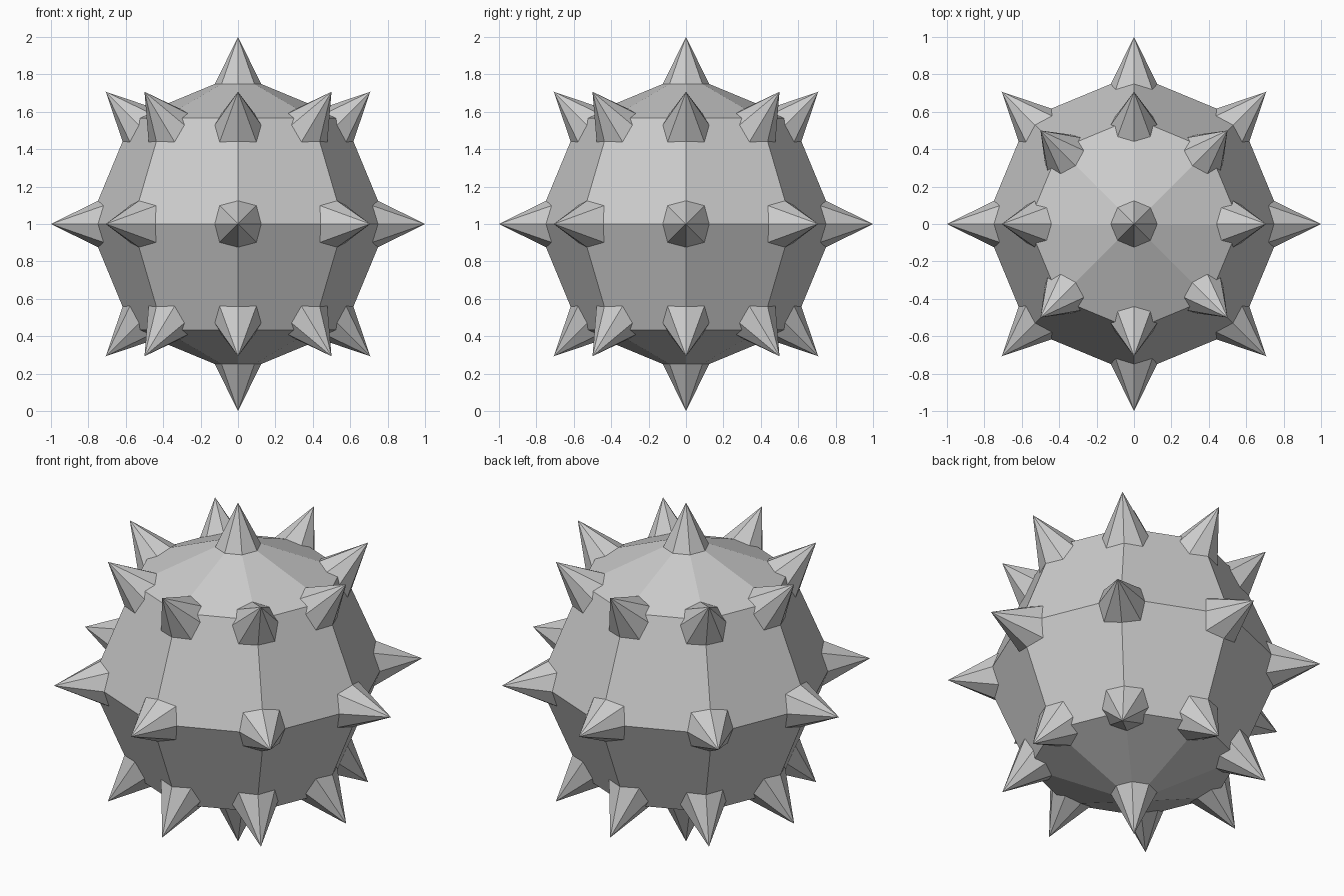
import bpy
from math import sin, cos, radians
from mathutils import Vector

if "Cube" in bpy.data.objects:
    bpy.data.objects.remove(bpy.data.objects["Cube"])

CENTRE = Vector((0, 0, 1))
BODY_R = 0.8      # faceted ball radius
TIP_R = 1.0       # distance of spike tips from the centre
SPIKE_H = 0.32
SPIKE_R = 0.158

# Faceted ball
bpy.ops.mesh.primitive_uv_sphere_add(segments=8, ring_count=4, radius=BODY_R, location=CENTRE)
bpy.context.object.name = "ball_body"


def add_spike(direction, name):
    """Eight-sided cone pointing outward, its base buried in the ball."""
    bpy.ops.mesh.primitive_cone_add(
        vertices=8, radius1=SPIKE_R, radius2=0, depth=SPIKE_H,
        location=CENTRE + direction * (TIP_R - SPIKE_H / 2),
        rotation=direction.to_track_quat('Z', 'Y').to_euler())
    bpy.context.object.name = name


# Spikes on both poles
add_spike(Vector((0, 0, 1)), "top_spike")
add_spike(Vector((0, 0, -1)), "bottom_spike")

# Three rings of eight spikes, one on each ball corner
for ring, lat in (("lower", -45), ("middle", 0), ("upper", 45)):
    for i in range(8):
        la, lo = radians(lat), radians(45 * i)
        d = Vector((cos(la) * cos(lo), cos(la) * sin(lo), sin(la)))
        add_spike(d, f"{ring}_spike_{i + 1}")
